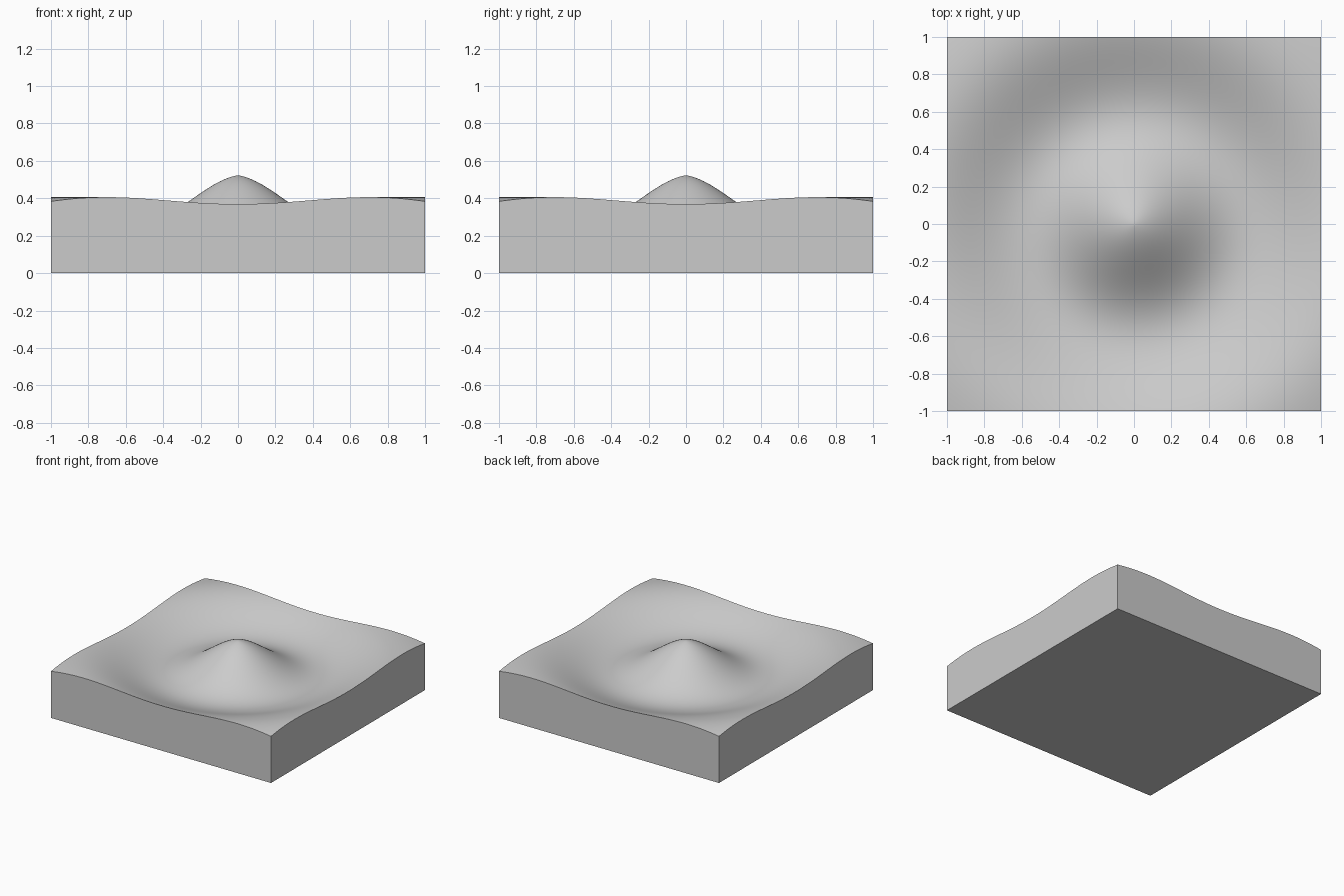
import bpy
import bmesh
import math

# Remove the default cube
cube = bpy.data.objects.get("Cube")
if cube:
    bpy.data.objects.remove(cube, do_unlink=True)

SEGMENTS = 128
MEAN, HEIGHT, DECAY, FREQUENCY = 0.349, 0.174, 0.9, 5.0


def ripple(r):
    """Height of a damped circular wave at distance r from the centre."""
    return MEAN + HEIGHT * math.exp(-DECAY * r) * math.cos(FREQUENCY * r)


# Single grey material
grey = bpy.data.materials.new("plain_grey")
grey.use_nodes = True
colour = (0.6, 0.6, 0.6, 1.0)
grey.diffuse_color = colour
for node in grey.node_tree.nodes:
    if node.type == "BSDF_PRINCIPLED":
        node.inputs["Base Color"].default_value = colour

# Rippled top surface
bm = bmesh.new()
bmesh.ops.create_grid(bm, x_segments=SEGMENTS, y_segments=SEGMENTS, size=1)
for v in bm.verts:
    v.co.z = ripple(math.hypot(v.co.x, v.co.y))

# Straight side walls down to the ground
rim = [e for e in bm.edges if e.is_boundary]
walls = bmesh.ops.extrude_edge_only(bm, edges=rim)["geom"]
for v in walls:
    if isinstance(v, bmesh.types.BMVert):
        v.co.z = 0

# Flat underside
bottom = [e for e in bm.edges if e.is_boundary]
bmesh.ops.contextual_create(bm, geom=bottom)
bmesh.ops.recalc_face_normals(bm, faces=bm.faces[:])

mesh = bpy.data.meshes.new("rippled_block")
bm.to_mesh(mesh)
bm.free()
mesh.materials.append(grey)
block = bpy.data.objects.new("rippled_block", mesh)
bpy.context.collection.objects.link(block)

# Smooth waves, crisp outer edges
bpy.ops.object.select_all(action="DESELECT")
block.select_set(True)
bpy.context.view_layer.objects.active = block
bpy.ops.object.shade_smooth_by_angle(angle=math.radians(35))
